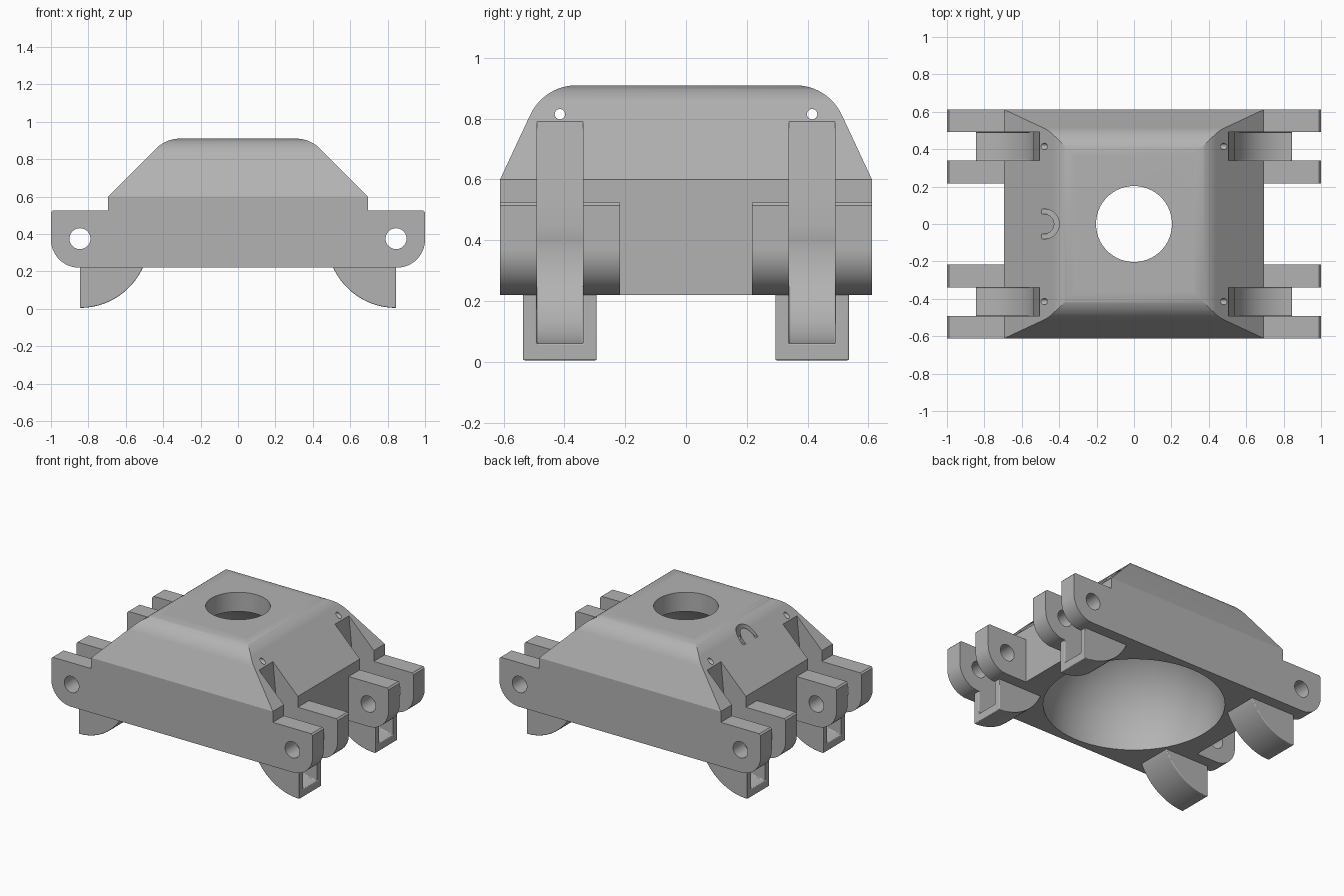
import bpy, bmesh, math
from mathutils import Vector

cube = bpy.data.objects.get("Cube")
if cube:
    bpy.data.objects.remove(cube, do_unlink=True)

grey = bpy.data.materials.new("plain grey")
grey.use_nodes = True
GREY = (0.45, 0.45, 0.45, 1)
grey.diffuse_color = GREY
grey.node_tree.nodes["Principled BSDF"].inputs["Base Color"].default_value = GREY


def finish_mesh(name, bm):
    bmesh.ops.recalc_face_normals(bm, faces=bm.faces)
    mesh = bpy.data.meshes.new(name)
    bm.to_mesh(mesh)
    bm.free()
    mesh.materials.append(grey)
    obj = bpy.data.objects.new(name, mesh)
    bpy.context.collection.objects.link(obj)
    return obj


def prism(name, profile, axis, low, high):
    """Extrude a 2D outline along an axis; the outline keeps the other axes in order."""
    bm = bmesh.new()
    verts = []
    for point in profile:
        co = list(point)
        co.insert("xyz".index(axis), low)
        verts.append(bm.verts.new(co))
    face = bm.faces.new(verts)
    out = bmesh.ops.extrude_face_region(bm, geom=[face])
    shift = Vector([high - low if a == axis else 0 for a in "xyz"])
    bmesh.ops.translate(bm, vec=shift,
                        verts=[g for g in out["geom"] if isinstance(g, bmesh.types.BMVert)])
    return finish_mesh(name, bm)


def arc(cx, cy, r, start, end, steps=32):
    angles = [math.radians(start + (end - start) * i / steps) for i in range(steps + 1)]
    return [(cx + r * math.cos(a), cy + r * math.sin(a)) for a in angles]


def fillet(a, corner, b, steps=12):
    """Circular arc from a to b, tangent to both sides of the corner."""
    a, c, b = Vector(a), Vector(corner), Vector(b)
    w = math.cos((c - a).angle(b - c) / 2)
    pts = []
    for i in range(steps + 1):
        t = i / steps
        k = (1 - t) ** 2, 2 * w * t * (1 - t), t * t
        pts.append(tuple((a * k[0] + c * k[1] + b * k[2]) / sum(k)))
    return pts


def symmetric(half):
    return half + [(-u, v) for u, v in reversed(half)]


def flip(profile, sign):
    return [(u * sign, v) for u, v in profile]


def boolean(obj, cutter, operation="DIFFERENCE"):
    mod = obj.modifiers.new("cut", "BOOLEAN")
    mod.operation, mod.solver, mod.object = operation, "EXACT", cutter
    bpy.context.view_layer.objects.active = obj
    bpy.ops.object.modifier_apply(modifier=mod.name)
    bpy.data.objects.remove(cutter, do_unlink=True)


def smooth(obj):
    bpy.ops.object.select_all(action="DESELECT")
    obj.select_set(True)
    bpy.context.view_layer.objects.active = obj
    bpy.ops.object.shade_smooth_by_angle(angle=math.radians(25))
    mod = obj.modifiers.new("even shading", "WEIGHTED_NORMAL")
    mod.keep_sharp = True


BASE, STEP, EAVE, TOP = 0.22, 0.525, 0.6, 0.91
WIDE, DEEP = 0.695, 0.612
PIVOT = (0.845, 0.375)
SLOT_Y, SLOT_HALF = 0.415, 0.076

# Hull: long outline with hinge lugs, crossed with the end outline
long_half = (fillet((0.85, BASE), (1, BASE), (1, 0.37))
             + [(1, STEP - 0.01), (0.99, STEP), (WIDE, STEP), (WIDE, EAVE)]
             + fillet((0.438, 0.857), (0.385, TOP), (0.31, TOP)))
hull = prism("hull", symmetric(long_half), "y", -DEEP, DEEP)
end_half = ([(DEEP, BASE), (DEEP, EAVE)]
            + fillet((0.513, 0.812), (0.468, TOP), (0.36, TOP)))
boolean(hull, prism("end_outline", symmetric(end_half), "x", -1.1, 1.1), "INTERSECT")

# Leg slot: curved about the hinge, then leaning back up the slope
slot = ([(1.1, 0.055)] + arc(*PIVOT, 0.315, 270, 175)
        + [(0.538, 0.45), (0.529, 0.55), (0.517, 0.67), (0.505, 0.79), (0.5, 1), (1.1, 1)])


def slot_cutter(sx, sy):
    return prism("slot_cutter", flip(slot, sx), "y",
                 sy * SLOT_Y - SLOT_HALF, sy * SLOT_Y + SLOT_HALF)


# Gaps between lugs, hinge holes and slots
for sx in (1, -1):
    gap = [(WIDE, -0.217), (1.1, -0.217), (1.1, 0.217), (WIDE, 0.217)]
    boolean(hull, prism("gap_cutter", flip(gap, sx), "z", 0, 0.58))
    hole = arc(sx * PIVOT[0], PIVOT[1], 0.056, 0, 350, 35)
    boolean(hull, prism("hinge_cutter", hole, "y", -1, 1))
    for sy in (1, -1):
        boolean(hull, slot_cutter(sx, sy))

# Cord holes running the full length
for sy in (1, -1):
    boolean(hull, prism("cord_cutter", arc(sy * SLOT_Y, 0.815, 0.017, 0, 345, 23), "x", -1.1, 1.1))

# Domed hollow underneath and round opening on top
bm = bmesh.new()
bmesh.ops.create_uvsphere(bm, u_segments=64, v_segments=32, radius=0.566)
bmesh.ops.translate(bm, verts=bm.verts, vec=(0, 0, 0.25))
boolean(hull, finish_mesh("dome_cutter", bm))
boolean(hull, prism("opening_cutter", arc(0, 0, 0.203, 0, 355, 71), "z", 0.5, 1))

# Curved groove on one slope
groove = arc(-0.48, 0, 0.08, -110, 110) + arc(-0.48, 0, 0.054, 110, -110)
boolean(hull, prism("groove_cutter", groove, "z", 0.8, 1))
smooth(hull)

# Legs: hollow quarter rounds under the hinges
leg_top = 0.25
reach = math.degrees(math.asin((PIVOT[1] - leg_top) / 0.37))
leg_profile = [(PIVOT[0], leg_top)] + arc(*PIVOT, 0.37, 270, 180 + reach)
for sx, side in ((1, "left"), (-1, "right")):
    for sy, end in ((-1, "front"), (1, "back")):
        leg = prism(f"{end}_{side}_leg", flip(leg_profile, sx), "y",
                    sy * SLOT_Y - 0.121, sy * SLOT_Y + 0.121)
        boolean(leg, slot_cutter(sx, sy))
        bevel = leg.modifiers.new("soft edges", "BEVEL")
        bevel.width, bevel.segments = 0.012, 3
        bevel.limit_method, bevel.angle_limit = "ANGLE", math.radians(50)
        smooth(leg)
